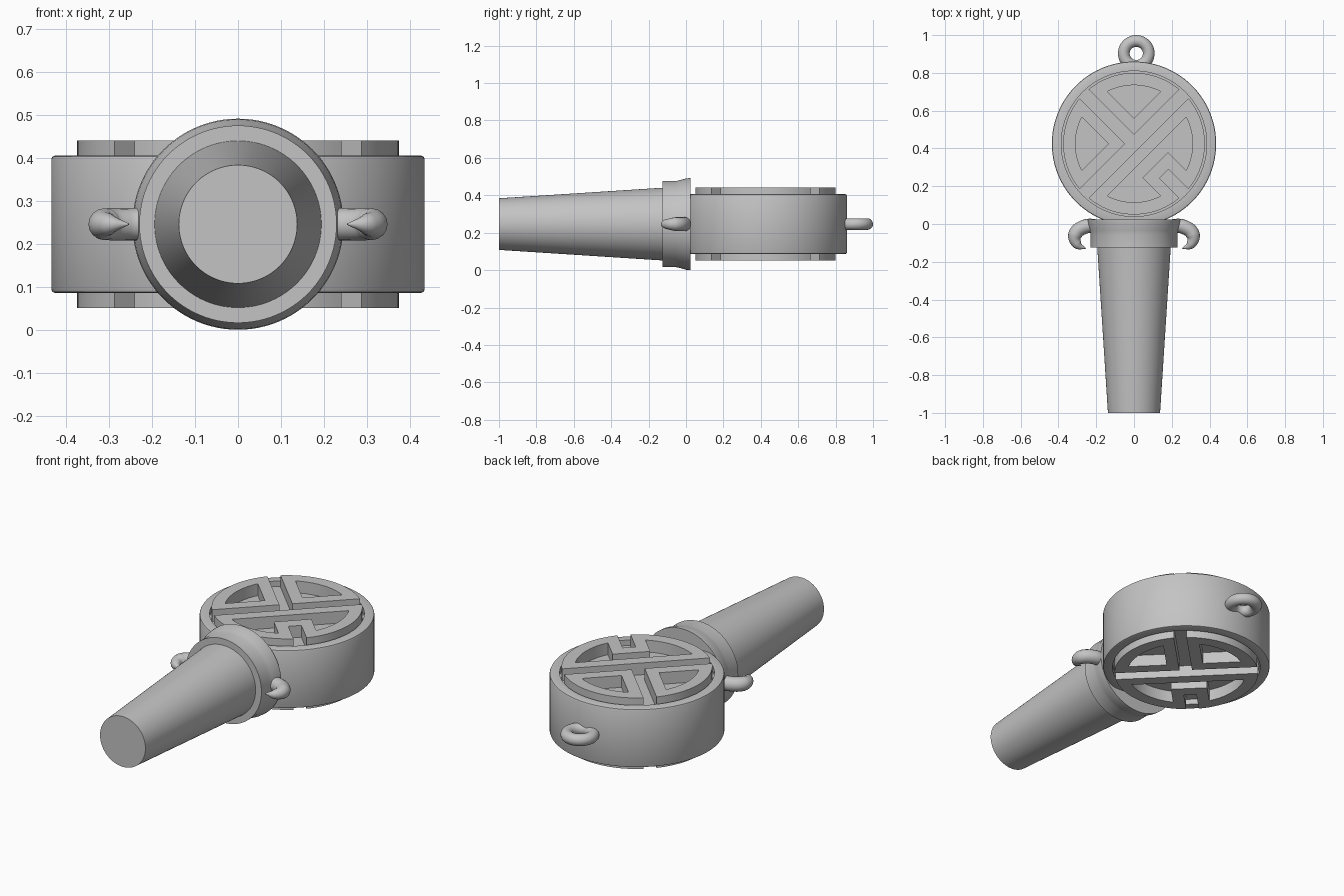
import bpy, bmesh, math
from mathutils import Matrix, Vector

cube = bpy.data.objects.get("Cube")
if cube:
    bpy.data.objects.remove(cube, do_unlink=True)

grey = bpy.data.materials.new("plain grey")
grey.use_nodes = True
COLOUR = (0.55, 0.55, 0.55, 1)
grey.diffuse_color = COLOUR
grey.node_tree.nodes["Principled BSDF"].inputs["Base Color"].default_value = COLOUR

MID = 0.246                       # height of the shared centre line
DISC = Vector((0, 0.425, MID))    # centre of the round body


def add(name, mesh, matrix, smooth=True):
    """Link a mesh as a named object with the matrix baked in."""
    mesh.name = name
    mesh.transform(matrix)
    mesh.materials.clear()
    mesh.materials.append(grey)
    obj = bpy.data.objects.new(name, mesh)
    bpy.context.collection.objects.link(obj)
    if smooth:
        bpy.ops.object.select_all(action='DESELECT')
        obj.select_set(True)
        bpy.context.view_layer.objects.active = obj
        bpy.ops.object.shade_smooth_by_angle(angle=math.radians(35))
    return obj


def lathe(name, profile, matrix, steps=96, closed=False):
    """Spin (radius, height) points about the z axis."""
    bm = bmesh.new()
    verts = [bm.verts.new((r, 0, z)) for r, z in profile]
    edges = [bm.edges.new(pair) for pair in zip(verts, verts[1:])]
    if closed:
        edges.append(bm.edges.new((verts[-1], verts[0])))
    bmesh.ops.spin(bm, geom=verts + edges, axis=(0, 0, 1), cent=(0, 0, 0),
                   angle=math.tau, steps=steps)
    bmesh.ops.remove_doubles(bm, verts=bm.verts, dist=0.0002)
    bmesh.ops.recalc_face_normals(bm, faces=bm.faces)
    mesh = bpy.data.meshes.new(name)
    bm.to_mesh(mesh)
    bm.free()
    return add(name, mesh, matrix)


def curve_mesh(curve):
    """Turn curve data into a mesh."""
    temp = bpy.data.objects.new("temp", curve)
    bpy.context.collection.objects.link(temp)
    deps = bpy.context.evaluated_depsgraph_get()
    mesh = bpy.data.meshes.new_from_object(temp.evaluated_get(deps))
    bpy.data.objects.remove(temp, do_unlink=True)
    return mesh


# Round body: a thick disc with a shallow recess on both faces
half, rim, well, soft = 0.16, 0.435, 0.385, 0.008
floor = half - 0.03
upper = [(0, floor), (well, floor), (well, half), (rim - soft, half),
         (rim - soft * 0.3, half - soft * 0.3), (rim, half - soft)]
lower = [(r, -z) for r, z in reversed(upper)]
lathe("round_body", upper + lower, Matrix.Translation(DISC))

# Handle and collar, turned about the y axis
along_y = Matrix.Translation((0, 0, MID)) @ Matrix.Rotation(-math.pi / 2, 4, 'X')
lathe("handle", [(0, -1), (0.138, -1), (0.196, -0.1), (0, -0.1)], along_y)
lathe("collar", [(0, -0.125), (0.23, -0.125), (0.23, -0.055), (0.234, -0.035),
                 (0.244, 0), (0.246, 0.025), (0, 0.025)], along_y)

# Hanging loop at the back end
tube = [(0.066 + 0.031 * math.cos(a), 0.031 * math.sin(a))
        for a in (math.tau * i / 20 for i in range(20))]
lathe("hanging_loop", tube, Matrix.Translation((0.012, 0.903, MID)),
      steps=48, closed=True)

# Tapered horns on both sides of the collar: (x, y, radius)
horn_path = [(0.2, -0.01, 0.038), (0.265, -0.016, 0.038), (0.312, -0.058, 0.037),
             (0.3, -0.108, 0.025), (0.255, -0.13, 0.002)]
for side, label in ((1, "left"), (-1, "right")):
    curve = bpy.data.curves.new("horn", 'CURVE')
    curve.dimensions = '3D'
    curve.bevel_depth = 1
    curve.bevel_resolution = 6
    curve.use_fill_caps = True
    spline = curve.splines.new('BEZIER')
    spline.bezier_points.add(len(horn_path) - 1)
    for point, (x, y, r) in zip(spline.bezier_points, horn_path):
        point.co = (side * x, y, 0)
        point.radius = r
        point.handle_left_type = point.handle_right_type = 'AUTO'
    add(label + "_horn", curve_mesh(curve), Matrix.Translation((0, 0, MID)))

# Fretwork emblem: flat outlines in a frame turned by 45 degrees
OUT, IN = 0.375, 0.31         # outer and inner radius of the ring
GAP, BAR = 0.033, 0.095       # half channel, far side of the bars
HOOK, SLOT = -0.16, -0.225    # top of the hook frame, top of its slot


def arc(radius, start, end, steps=24):
    """Points on a circle between two points given by direction."""
    a, b = math.atan2(*reversed(start)), math.atan2(*reversed(end))
    return [(radius * math.cos(a + (b - a) * i / steps),
             radius * math.sin(a + (b - a) * i / steps)) for i in range(steps + 1)]


def across(radius, offset):
    return math.sqrt(radius * radius - offset * offset)


def quarter(radius, offset):
    """A quarter sector set back from both channels."""
    far = across(radius, offset)
    return [(offset, offset)] + arc(radius, (far, offset), (offset, far))


def flip(points):
    return [(-u, v) for u, v in reversed(points)]


def half_base(radius, offset, inner, top):
    """Right half of the lower piece, mirrored to close it."""
    right = [(inner, top)] + arc(radius, (inner, -across(radius, inner)),
                                 (across(radius, offset), -offset))
    return right + flip(right)


outlines = [quarter(OUT, GAP), quarter(IN, BAR),
            flip(quarter(OUT, GAP)), flip(quarter(IN, BAR)),
            half_base(OUT, GAP, GAP, SLOT), half_base(IN, BAR, BAR, HOOK)]
top_z = 0.195
for turn, label in ((0, "top"), (math.pi, "bottom")):
    curve = bpy.data.curves.new("emblem", 'CURVE')
    curve.dimensions = '2D'
    curve.fill_mode = 'BOTH'
    curve.extrude = (top_z - floor) / 2
    for outline in outlines:
        spline = curve.splines.new('POLY')
        spline.points.add(len(outline) - 1)
        for point, (u, v) in zip(spline.points, outline):
            point.co = (u, v, 0, 1)
        spline.use_cyclic_u = True
    place = (Matrix.Translation(DISC) @ Matrix.Rotation(turn, 4, 'Y')
             @ Matrix.Translation((0, 0, (top_z + floor) / 2))
             @ Matrix.Rotation(math.pi / 4, 4, 'Z'))
    add(label + "_emblem", curve_mesh(curve), place)
